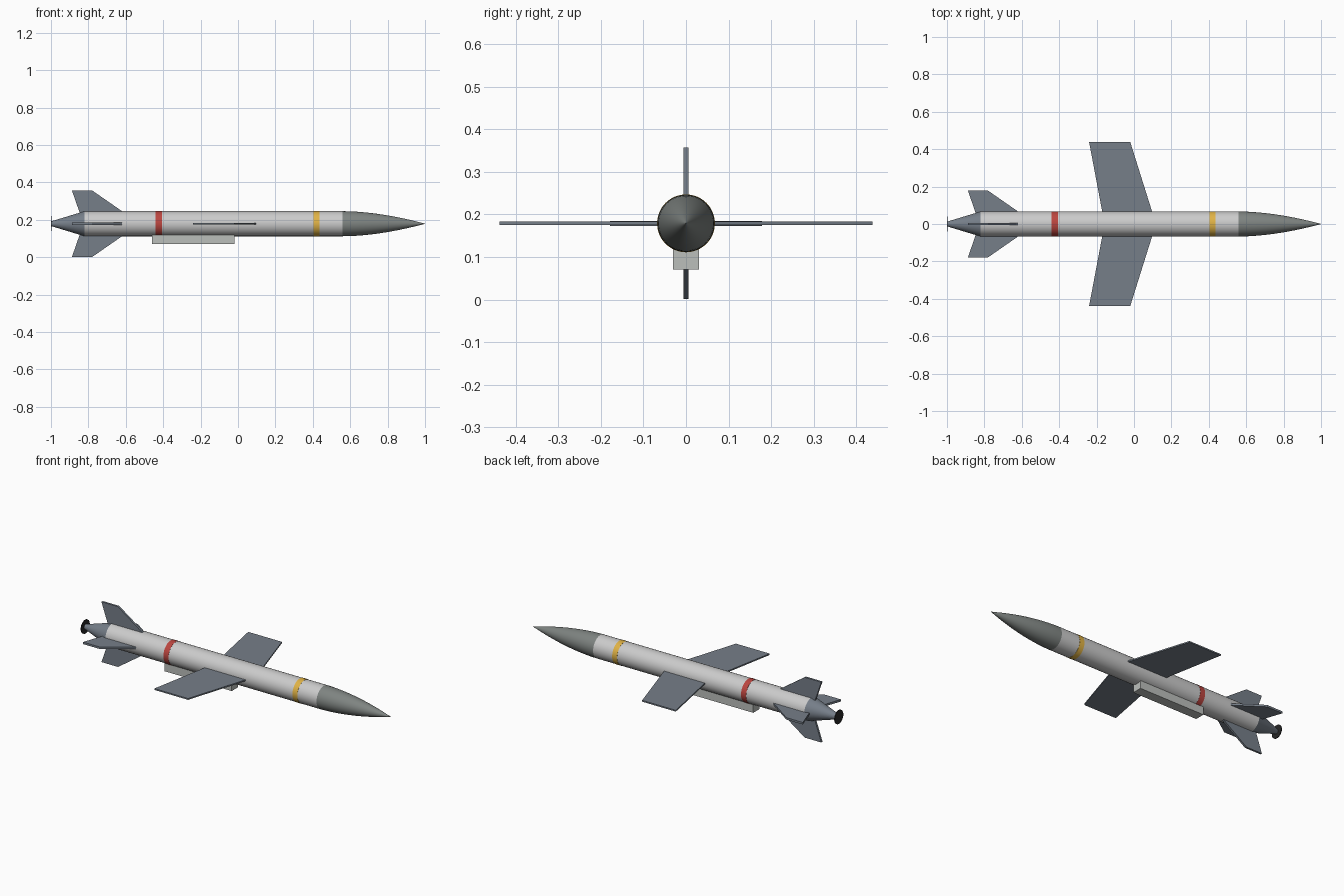
import bpy, bmesh, math
from mathutils import Matrix

if "Cube" in bpy.data.objects:
    bpy.data.objects.remove(bpy.data.objects["Cube"])

CZ = 0.179   # height of the body axis
R = 0.067    # body radius


def material(name, rgb):
    m = bpy.data.materials.new(name)
    m.diffuse_color = (*rgb, 1)
    m.use_nodes = True
    m.node_tree.nodes["Principled BSDF"].inputs["Base Color"].default_value = m.diffuse_color
    return m


WHITE = material("hull_white", (0.62, 0.64, 0.62))
DARK = material("nose_grey", (0.21, 0.23, 0.22))
BLUE = material("fin_grey", (0.18, 0.21, 0.25))
PALE = material("fairing_grey", (0.50, 0.52, 0.50))
RED = material("band_red", (0.50, 0.06, 0.05))
YELLOW = material("band_yellow", (0.75, 0.45, 0.06))
BLACK = material("nozzle_black", (0.02, 0.02, 0.02))


def finish(name, bm, mat, smooth=False):
    bmesh.ops.recalc_face_normals(bm, faces=bm.faces)
    me = bpy.data.meshes.new(name)
    bm.to_mesh(me)
    bm.free()
    me.materials.append(mat)
    ob = bpy.data.objects.new(name, me)
    bpy.context.collection.objects.link(ob)
    if smooth:
        bpy.ops.object.select_all(action='DESELECT')
        ob.select_set(True)
        bpy.context.view_layer.objects.active = ob
        bpy.ops.object.shade_smooth_by_angle(angle=math.radians(30))
    return ob


def lathe(name, profile, mat, n=48):
    """Revolve (x, radius) points around the body axis, capped at both ends."""
    bm = bmesh.new()
    rings = [[bm.verts.new((x, r * math.cos(2 * math.pi * i / n),
                            CZ + r * math.sin(2 * math.pi * i / n)))
              for i in range(n)] for x, r in profile]
    for a, b in zip(rings, rings[1:]):
        for i in range(n):
            j = (i + 1) % n
            bm.faces.new((a[i], a[j], b[j], b[i]))
    bm.faces.new(rings[0])
    bm.faces.new(rings[-1])
    return finish(name, bm, mat, True)


def fin(name, outline, thick, angle, mat):
    """Flat plate from (x, radial distance) points, turned about the body axis."""
    bm = bmesh.new()
    lo, hi = ([bm.verts.new((x, r, s * thick / 2)) for x, r in outline] for s in (-1, 1))
    bm.faces.new(lo)
    bm.faces.new(hi)
    for i in range(len(outline)):
        j = (i + 1) % len(outline)
        bm.faces.new((lo[i], lo[j], hi[j], hi[i]))
    bm.transform(Matrix.Translation((0, 0, CZ)) @ Matrix.Rotation(angle, 4, 'X'))
    return finish(name, bm, mat)


# Hull, nose and tail
lathe("body_tube", [(-0.82, R), (0.56, R)], WHITE)
lathe("nose_cone", [(0.56 + 0.44 * t / 12, max(R * (1 - (t / 12) ** 1.8), 0.0006))
                    for t in range(13)], DARK)
lathe("tail_cone", [(-0.998, 0.013), (-0.82, R)], BLUE)
lathe("nozzle_disc", [(-1.0, 0.04), (-0.996, 0.04)], BLACK)

# Painted bands
lathe("rear_band", [(-0.44, R + 0.001), (-0.407, R + 0.001)], RED)
lathe("front_band", [(0.403, R + 0.001), (0.435, R + 0.001)], YELLOW)

# Main wings
WING = [(0.105, 0.04), (-0.02, 0.438), (-0.24, 0.438), (-0.165, 0.04)]
for side, ang in (("left", 0), ("right", math.pi)):
    fin(f"wing_{side}", WING, 0.008, ang, BLUE)

# Four tail fins
TAIL = [(-0.58, 0.04), (-0.62, 0.067), (-0.78, 0.178), (-0.888, 0.178), (-0.84, 0.04)]
for k in range(4):
    fin(f"tail_fin_{k + 1}", TAIL, 0.012, k * math.pi / 2, BLUE)

# Belly fairing
bm = bmesh.new()
bmesh.ops.create_cube(bm, size=1, matrix=Matrix.Translation((-0.24, 0, 0.102))
                      @ Matrix.Diagonal((0.44, 0.06, 0.062, 1)))
finish("belly_fairing", bm, PALE)
